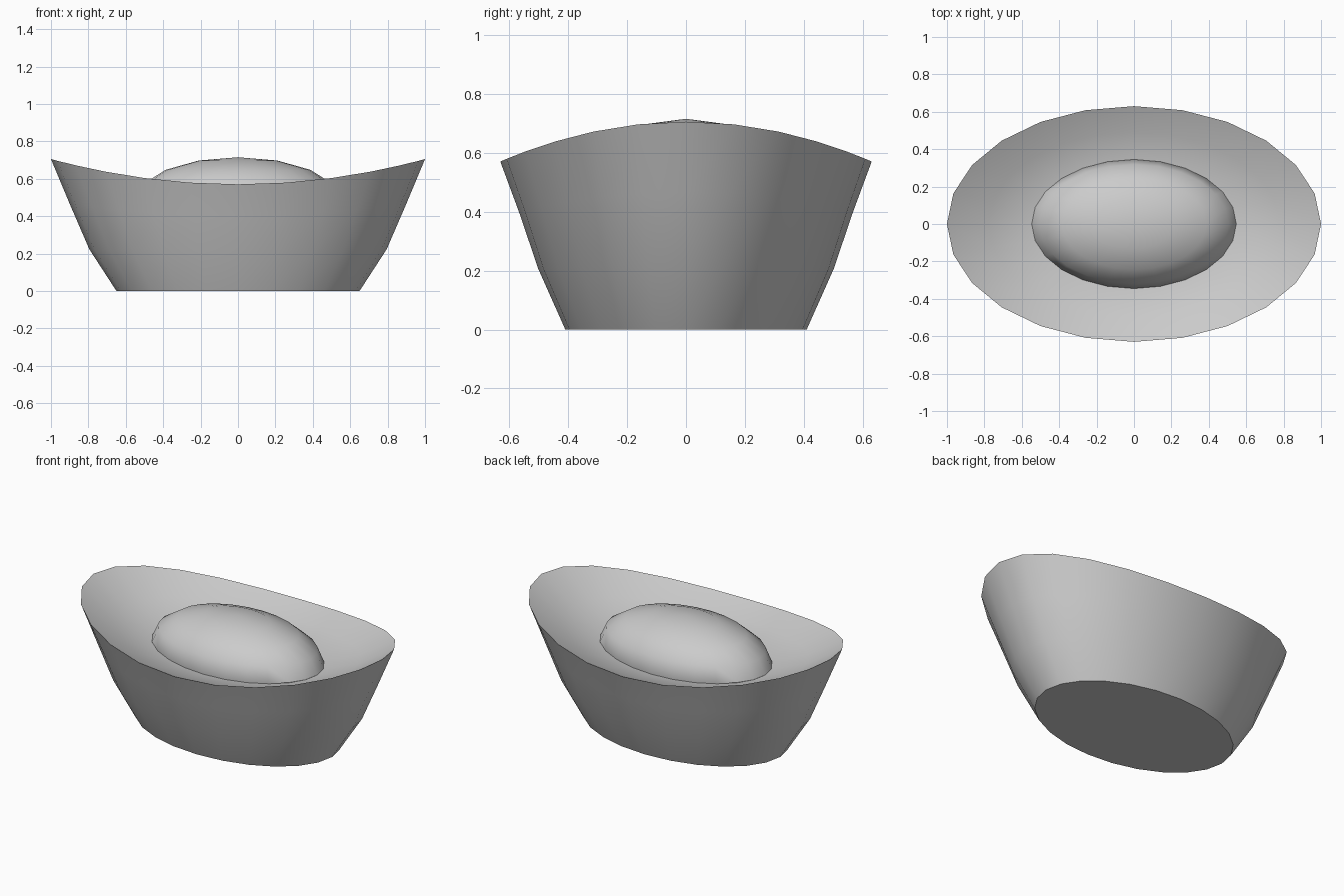
import bpy, bmesh, math

if "Cube" in bpy.data.objects:
    bpy.data.objects.remove(bpy.data.objects["Cube"])

SIDES = 24
RATIO = 0.63  # ellipse depth / width

# radius scale, height at the middle, extra height at the two tips
outer = [(0.65, 0.0, 0.0), (0.795, 0.205, 0.018), (0.90, 0.40, 0.066), (1.0, 0.57, 0.135)]
dish = [(0.78, 0.51, 0.06), (0.55, 0.475, 0.01), (0.3, 0.465, 0.0)]


def add_ring(bm, r, z, lift):
    ring = []
    for i in range(SIDES):
        a = 2 * math.pi * i / SIDES
        c = math.cos(a)
        ring.append(bm.verts.new((r * c, r * RATIO * math.sin(a), z + lift * c * c)))
    return ring


def finish(bm, name):
    bmesh.ops.recalc_face_normals(bm, faces=bm.faces[:])
    mesh = bpy.data.meshes.new(name)
    bm.to_mesh(mesh)
    bm.free()
    ob = bpy.data.objects.new(name, mesh)
    bpy.context.collection.objects.link(ob)
    bpy.ops.object.select_all(action='DESELECT')
    ob.select_set(True)
    bpy.context.view_layer.objects.active = ob
    bpy.ops.object.shade_smooth_by_angle(angle=math.radians(40))
    return ob


# boat-shaped body: flared wall, upswept rim and hollow dish
bm = bmesh.new()
rings = [add_ring(bm, *p) for p in outer + dish]
for lo, hi in zip(rings, rings[1:]):
    for i in range(SIDES):
        j = (i + 1) % SIDES
        bm.faces.new((lo[i], lo[j], hi[j], hi[i]))
bm.faces.new(rings[0][::-1])
bm.faces.new(rings[-1])
finish(bm, "ingot_body")

# egg-shaped dome sitting in the dish
bm = bmesh.new()
bmesh.ops.create_uvsphere(bm, u_segments=SIDES, v_segments=8, radius=1.0)
bmesh.ops.scale(bm, vec=(0.547, 0.345, 0.23), verts=bm.verts[:])
bmesh.ops.translate(bm, vec=(0, 0, 0.485), verts=bm.verts[:])
finish(bm, "centre_dome")
